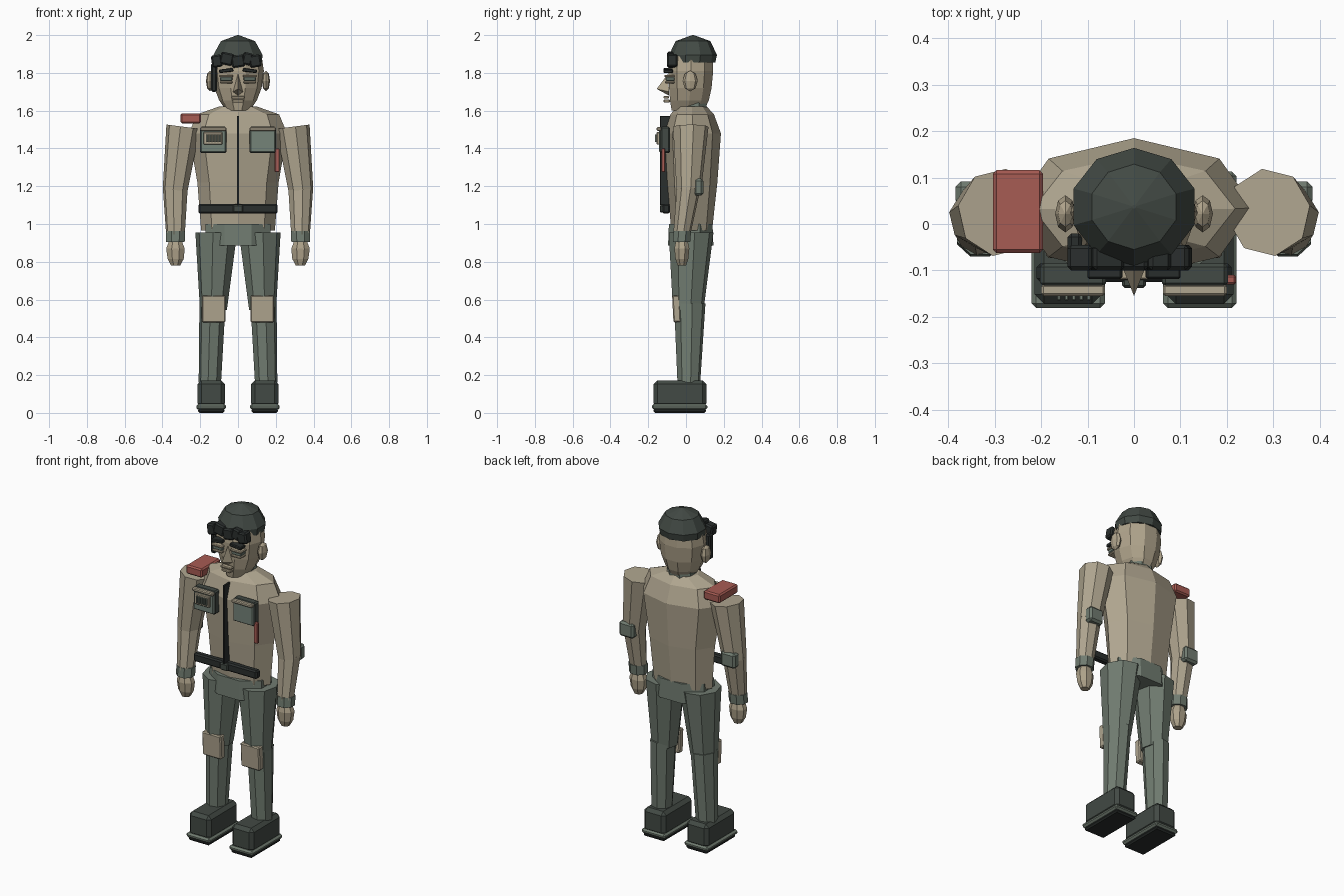
import bpy, bmesh, math
from mathutils import Matrix, Euler

if "Cube" in bpy.data.objects:
    bpy.data.objects.remove(bpy.data.objects["Cube"])


def material(name, r, g, b):
    m = bpy.data.materials.new(name)
    m.diffuse_color = tuple((c / 255) ** 2.2 for c in (r, g, b)) + (1,)
    m.use_nodes = True
    m.node_tree.nodes["Principled BSDF"].inputs["Base Color"].default_value = m.diffuse_color
    return m


TAN = material("tan_cloth", 174, 164, 142)
SKIN = material("skin", 174, 162, 138)
GREEN = material("grey_green_cloth", 112, 123, 112)
PANEL = material("pocket_green", 116, 130, 120)
DARK = material("dark_green", 68, 75, 70)
BLACK = material("charcoal", 46, 50, 49)
RED = material("dull_red", 166, 92, 84)


def finish(name, bm, mat):
    bmesh.ops.recalc_face_normals(bm, faces=bm.faces)
    me = bpy.data.meshes.new(name)
    bm.to_mesh(me)
    bm.free()
    me.materials.append(mat)
    ob = bpy.data.objects.new(name, me)
    bpy.context.collection.objects.link(ob)
    return ob


def loft(name, rings, mat, n=8, phase=0.0, side=1, tilt=0.0):
    """Stacked rings (cx, cy, z, rx, ry); tilt raises the outer side of each ring."""
    bm = bmesh.new()
    loops = []
    for cx, cy, z, rx, ry in rings:
        loop = []
        for i in range(n):
            a = 2 * math.pi * (i + phase) / n
            dx = rx * math.cos(a)
            loop.append(bm.verts.new((side * (cx + dx), cy + ry * math.sin(a), z + tilt * dx)))
        loops.append(loop)
    for a, b in zip(loops, loops[1:]):
        for i in range(n):
            j = (i + 1) % n
            bm.faces.new((a[i], a[j], b[j], b[i]))
    bm.faces.new(loops[0])
    bm.faces.new(loops[-1])
    return finish(name, bm, mat)


def box(name, x, y, z, mat, bevel=0.006, rot=(0, 0, 0)):
    """Bevelled block given as (min, max) per axis, turned about its centre."""
    bm = bmesh.new()
    size = [b - a for a, b in (x, y, z)]
    mid = [(a + b) / 2 for a, b in (x, y, z)]
    bmesh.ops.create_cube(bm, size=1, matrix=Matrix.Diagonal((*size, 1)))
    if bevel:
        bmesh.ops.bevel(bm, geom=bm.edges[:], offset=min(bevel, min(size) * 0.4),
                        segments=1, affect='EDGES')
    bm.transform(Matrix.Translation(mid) @ Euler(rot).to_matrix().to_4x4())
    return finish(name, bm, mat)


def span(s, a, b):
    return tuple(sorted((s * a, s * b)))


# Torso, pelvis and collar
loft("torso", [(0, .03, .965, .195, .108), (0, .033, 1.22, .215, .133),
               (0, .035, 1.48, .26, .15), (0, .033, 1.58, .218, .115),
               (0, .03, 1.622, .10, .08)], TAN)
loft("pelvis", [(0, .025, .885, .19, .13), (0, .025, 1.0, .185, .125)], GREEN, phase=.5)
loft("collar", [(0, .04, 1.59, .088, .075), (0, .04, 1.655, .082, .072)], GREEN, phase=.5)

# Head and cap
loft("head", [(0, .01, 1.6, .062, .09), (0, .018, 1.655, .1, .108),
              (0, .023, 1.72, .125, .118), (0, .025, 1.81, .137, .125),
              (0, .028, 1.89, .125, .118)], SKIN, n=10, phase=0)
loft("cap", [(0, .035, 1.855, .132, .12), (0, .037, 1.895, .137, .127),
             (0, .037, 1.968, .095, .092), (0, .037, 2.0, .004, .004)], DARK, n=10, phase=.5)

# Hair tufts under the cap front, with one lock down the side
for i, (x0, x1) in enumerate(((-.14, -.085), (-.095, -.025), (-.035, .035), (.025, .075), (.06, .122))):
    drop = .012 * (i % 2)
    box("fringe_tuft", (x0, x1), (-.1, -.045), (1.83 + drop, 1.895 + drop), BLACK, .008,
        (0, .22 if i % 2 else -.15, 0))
box("side_lock", (-.143, -.112), (-.06, -.02), (1.7, 1.85), BLACK, .008)

# Nose as a wedge
bm = bmesh.new()
nose = [bm.verts.new(p) for p in ((0, -.095, 1.795), (-.026, -.09, 1.70), (.026, -.09, 1.70),
                                  (0, -.155, 1.715), (0, -.09, 1.68))]
for f in ((0, 1, 3), (0, 3, 2), (1, 4, 3), (4, 2, 3), (0, 2, 4, 1)):
    bm.faces.new([nose[i] for i in f])
finish("nose", bm, SKIN)

# Mouth
box("upper_lip", (-.036, .036), (-.12, -.09), (1.664, 1.678), SKIN, .004)
box("lower_lip", (-.03, .03), (-.118, -.085), (1.643, 1.66), SKIN, .004)

for s in (-1, 1):
    # Eyes, lids, brows and ears
    box("eye", span(s, .03, .095), (-.108, -.06), (1.758, 1.778), PANEL, .004)
    box("upper_lid", span(s, .026, .1), (-.115, -.06), (1.777, 1.79), SKIN, .004)
    box("lower_lid", span(s, .03, .095), (-.112, -.06), (1.744, 1.757), SKIN, .004)
    box("brow", span(s, .025, .1), (-.118, -.07), (1.803, 1.822), BLACK, .004, (0, s * .12, 0))
    bm = bmesh.new()
    bmesh.ops.create_uvsphere(bm, u_segments=8, v_segments=4, radius=1)
    bm.transform(Matrix.Translation((s * .148, .022, 1.757)) @ Matrix.Diagonal((.022, .04, .055, 1)))
    finish("ear", bm, SKIN)

    # Arms
    loft("upper_arm", [(.29, .025, 1.515, .09, .095), (.333, .015, 1.18, .066, .066)],
         TAN, phase=.2, side=s, tilt=.13)
    loft("forearm", [(.332, .015, 1.195, .067, .064), (.331, -.022, .945, .05, .046)],
         TAN, phase=.2, side=s)
    loft("cuff", [(.331, -.019, .962, .055, .05), (.332, -.024, .905, .054, .05)],
         GREEN, phase=.5, side=s)
    loft("hand", [(.331, -.022, .91, .036, .034), (.331, -.022, .87, .053, .043),
                  (.33, -.022, .815, .046, .037), (.33, -.022, .78, .026, .024)],
         SKIN, phase=.5, side=s)
    box("elbow_pad", span(s, .29, .385), (.04, .092), (1.15, 1.24), GREEN, .012)

    # Legs and knee pads
    loft("thigh", [(.13, .012, .545, .072, .082), (.115, .027, .955, .112, .12)],
         GREEN, phase=.2, side=s)
    loft("shin", [(.149, .015, .16, .06, .061), (.135, .02, .58, .07, .084)],
         GREEN, phase=.2, side=s)
    box("knee_pad", span(s, .065, .19), (-.07, -.03), (.48, .622), TAN, .006, (.05, 0, 0))

    # Boots
    box("boot", span(s, .07, .214), (-.172, .108), (.03, .172), DARK, .02)
    box("boot_welt", span(s, .063, .221), (-.181, .113), (.017, .046), GREEN, .01)
    box("boot_sole", span(s, .072, .212), (-.172, .105), (0, .022), BLACK, .008)

    # Chest pockets with flaps
    box("pocket", span(s, .06, .202), (-.135, -.085), (1.375, 1.515), DARK, .008)
    box("pocket_panel", span(s, .066, .196), (-.142, -.134), (1.382, 1.495), PANEL, .003)
    box("pocket_flap", span(s, .062, .2), (-.155, -.13), (1.493, 1.513), TAN, .005)

# Badge with slats on one pocket
box("badge", (-.183, -.083), (-.155, -.14), (1.42, 1.487), TAN, .004)
for i in range(5):
    x = -.166 + i * .016
    box("badge_slat", (x, x + .009), (-.165, -.15), (1.433, 1.475), GREEN, .002)

# Zip, belt, buckle and red markings
box("zip", (-.006, .006), (-.137, -.08), (1.1, 1.572), BLACK, .002)
box("belt", (-.21, .21), (-.125, -.085), (1.056, 1.106), BLACK, .008)
box("buckle", (-.026, .026), (-.138, -.11), (1.06, 1.102), DARK, .006)
box("side_tab", (.194, .22), (-.13, -.11), (1.275, 1.4), RED, .004)
box("shoulder_pad", (-.304, -.196), (-.063, .116), (1.533, 1.586), RED, .008)
